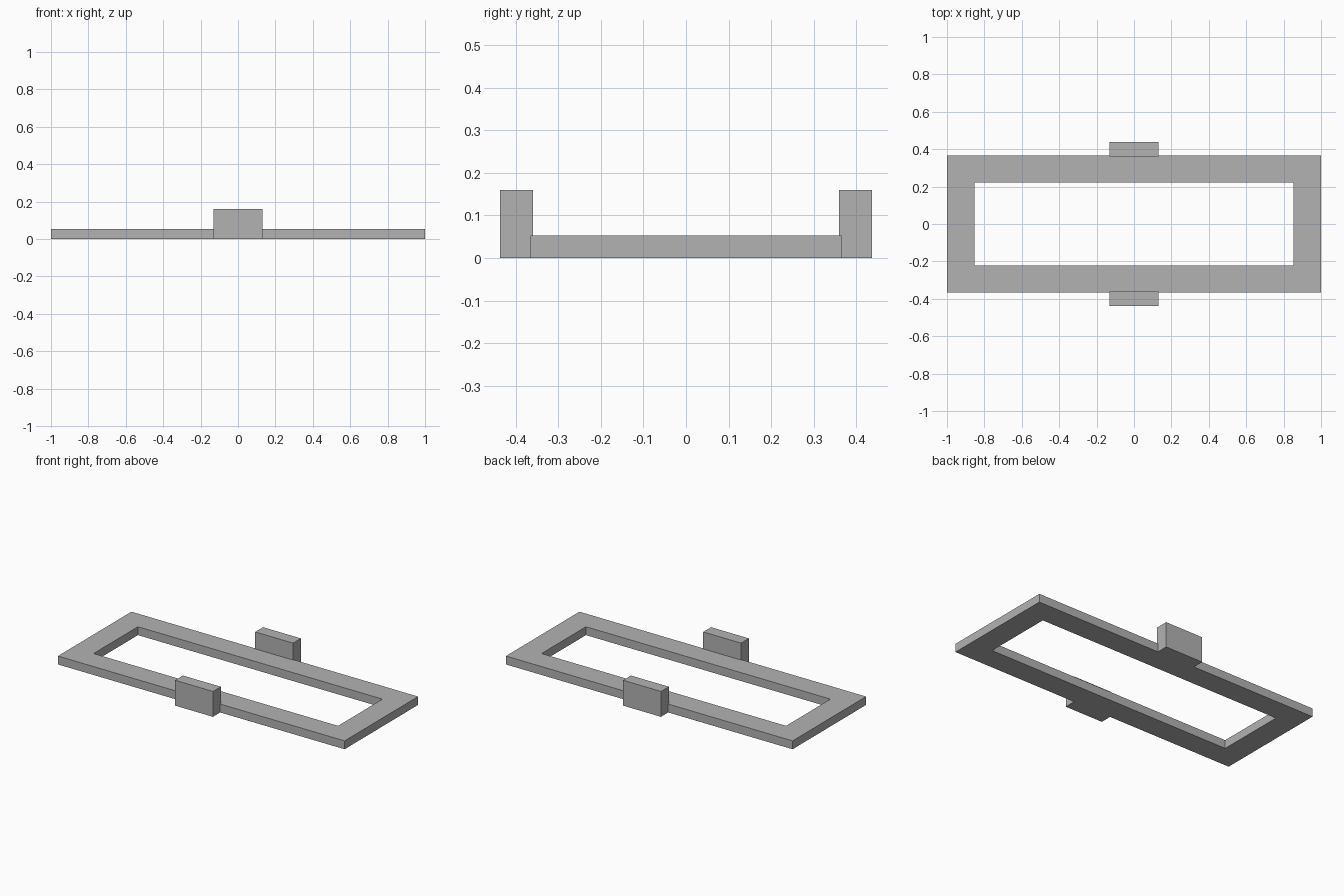
import bpy
import bmesh

cube = bpy.data.objects.get("Cube")
if cube:
    bpy.data.objects.remove(cube, do_unlink=True)

# Single plain grey
grey = bpy.data.materials.new("plain grey")
grey.use_nodes = True
colour = (0.45, 0.45, 0.45, 1)
grey.diffuse_color = colour
grey.node_tree.nodes["Principled BSDF"].inputs["Base Color"].default_value = colour


def add_object(name, bm):
    bmesh.ops.recalc_face_normals(bm, faces=bm.faces[:])
    mesh = bpy.data.meshes.new(name)
    bm.to_mesh(mesh)
    bm.free()
    mesh.materials.append(grey)
    obj = bpy.data.objects.new(name, mesh)
    bpy.context.collection.objects.link(obj)
    return obj


def rectangle(bm, half_x, half_y):
    corners = ((-1, -1), (1, -1), (1, 1), (-1, 1))
    return [bm.verts.new((sx * half_x, sy * half_y, 0)) for sx, sy in corners]


def extrude_up(bm, height):
    result = bmesh.ops.extrude_face_region(bm, geom=bm.faces[:], use_keep_orig=True)
    top = [v for v in result["geom"] if isinstance(v, bmesh.types.BMVert)]
    bmesh.ops.translate(bm, verts=top, vec=(0, 0, height))


# Flat rectangular frame with an open centre
bm = bmesh.new()
outer = rectangle(bm, 1.0, 0.366)
inner = rectangle(bm, 0.853, 0.221)
for i in range(4):
    j = (i + 1) % 4
    bm.faces.new((outer[i], outer[j], inner[j], inner[i]))
extrude_up(bm, 0.053)
add_object("base_frame", bm)

# Upright blocks overlapping the middle of each long side
for name, side in (("front_block", -1), ("back_block", 1)):
    bm = bmesh.new()
    bm.faces.new(rectangle(bm, 0.132, 0.039))
    extrude_up(bm, 0.16)
    block = add_object(name, bm)
    block.location.y = side * 0.399
